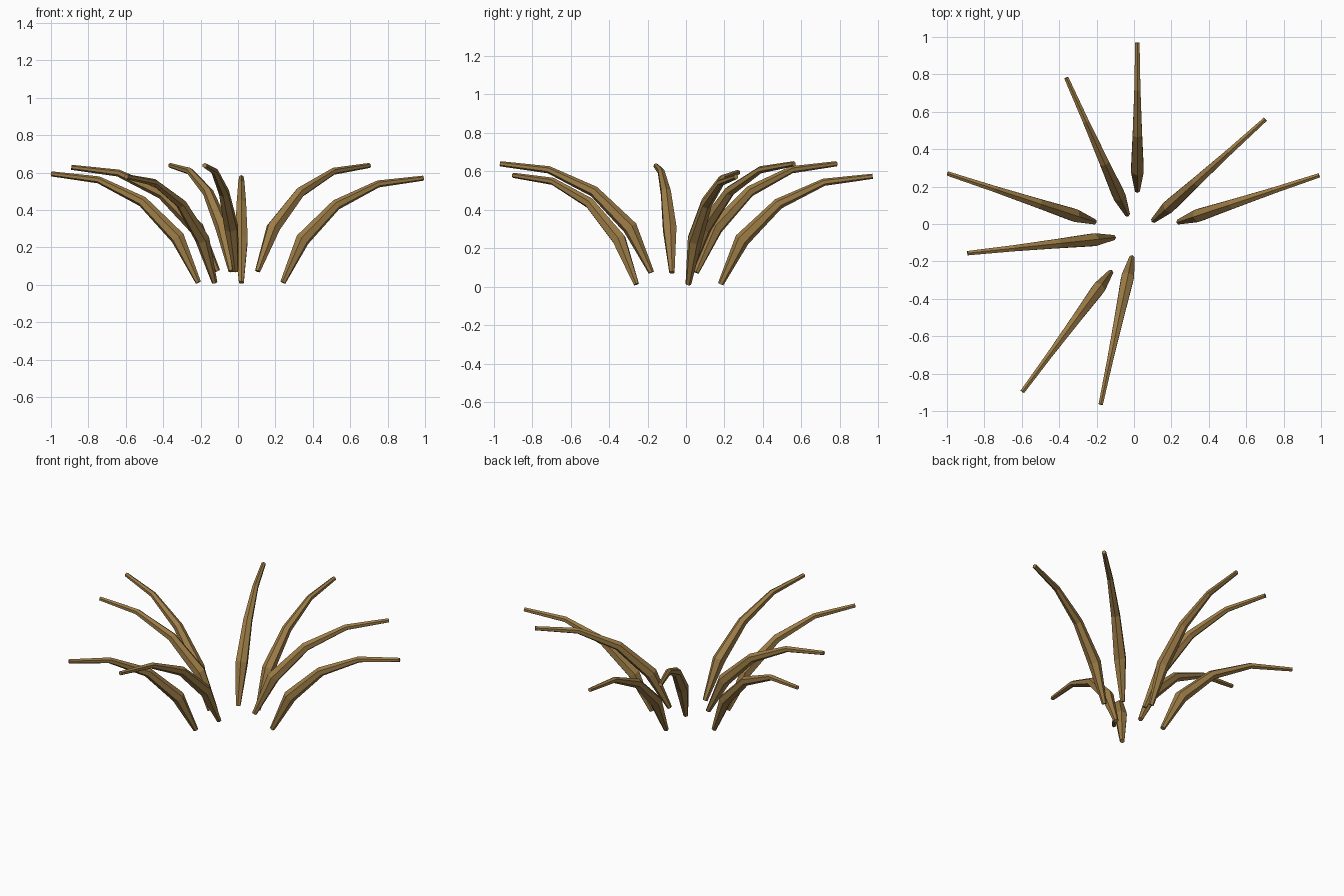
import bpy, bmesh, math
from mathutils import Vector

cube = bpy.data.objects.get("Cube")
if cube:
    bpy.data.objects.remove(cube, do_unlink=True)

# Dry straw brown
straw = bpy.data.materials.new("straw_brown")
colour = (0.34, 0.205, 0.063, 1.0)
straw.diffuse_color = colour
straw.use_nodes = True
bsdf = straw.node_tree.nodes["Principled BSDF"]
bsdf.inputs["Base Color"].default_value = colour
bsdf.inputs["Roughness"].default_value = 0.9

# Arching profile: share of reach, share of rise, radius
PROFILE = [(0.0, 0.0, 0.015), (0.14, 0.41, 0.039), (0.38, 0.745, 0.029),
           (0.68, 0.945, 0.019), (1.0, 1.0, 0.0135)]
SIDES = 6


def blade(name, base, tip):
    """Tapered six-sided leaf arching from base to tip."""
    base, tip = Vector(base), Vector(tip)
    span = tip - base
    out = Vector((span.x, span.y, 0)).normalized()
    side = Vector((0, 0, 1)).cross(out)
    centres = [base + Vector((span.x * t, span.y * t, span.z * h)) for t, h, r in PROFILE]
    last = len(centres) - 1
    bm = bmesh.new()
    rings = []
    for i, c in enumerate(centres):
        # Each ring is square to the local direction of the arch
        before = (c - centres[max(i - 1, 0)]).normalized()
        after = (centres[min(i + 1, last)] - c).normalized()
        along = (before + after).normalized()
        up = along.cross(side).normalized()
        r = PROFILE[i][2]
        rings.append([bm.verts.new(c + r * (up * math.cos(a) + side * math.sin(a)))
                      for a in (math.tau * k / SIDES for k in range(SIDES))])
    for lower, upper in zip(rings, rings[1:]):
        for k in range(SIDES):
            n = (k + 1) % SIDES
            bm.faces.new((lower[k], lower[n], upper[n], upper[k]))
    bm.faces.new(rings[0])
    bm.faces.new(rings[-1])
    bmesh.ops.recalc_face_normals(bm, faces=bm.faces)
    mesh = bpy.data.meshes.new(name)
    bm.to_mesh(mesh)
    bm.free()
    mesh.materials.append(straw)
    bpy.context.collection.objects.link(bpy.data.objects.new(name, mesh))


# Outer, lower leaves
blade("outer_leaf_back", (0.018, 0.18, 0.012), (0.018, 0.97, 0.573))
blade("outer_leaf_left", (0.24, 0.012, 0.012), (0.99, 0.26, 0.57))
blade("outer_leaf_right", (-0.212, 0.012, 0.012), (-0.997, 0.27, 0.593))
blade("outer_leaf_front", (-0.125, -0.258, 0.012), (-0.597, -0.897, 0.578))

# Inner, higher leaves
blade("inner_leaf_back", (-0.036, 0.053, 0.073), (-0.362, 0.782, 0.638))
blade("inner_leaf_left", (0.105, 0.02, 0.073), (0.702, 0.56, 0.638))
blade("inner_leaf_right", (-0.11, -0.073, 0.073), (-0.89, -0.156, 0.628))
blade("inner_leaf_front", (-0.012, -0.18, 0.073), (-0.178, -0.965, 0.638))
